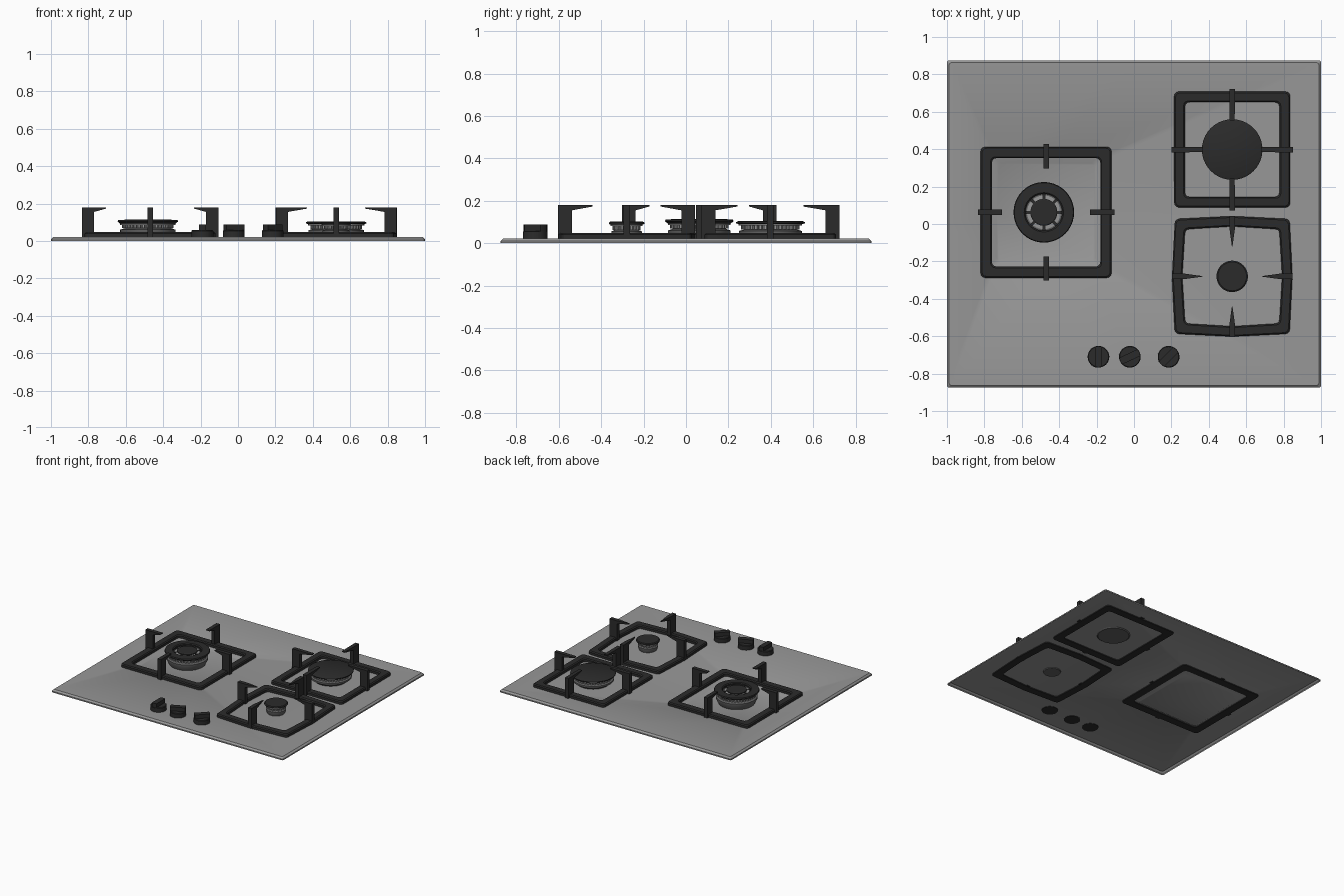
import bpy, bmesh
from math import sin, cos, pi, radians
from mathutils import Vector, Matrix

cube = bpy.data.objects.get("Cube")
if cube:
    bpy.data.objects.remove(cube)


def material(name, value):
    m = bpy.data.materials.new(name)
    m.use_nodes = True
    colour = (value, value, value, 1)
    m.diffuse_color = colour
    m.node_tree.nodes["Principled BSDF"].inputs["Base Color"].default_value = colour
    return m


STEEL = material("brushed steel", 0.31)
BLACK = material("black iron", 0.024)
GREY = material("burner grey", 0.12)


def finish(name, bm, mat):
    bmesh.ops.recalc_face_normals(bm, faces=bm.faces)
    mesh = bpy.data.meshes.new(name)
    bm.to_mesh(mesh)
    bm.free()
    mesh.materials.append(mat)
    ob = bpy.data.objects.new(name, mesh)
    bpy.context.collection.objects.link(ob)
    bpy.ops.object.select_all(action='DESELECT')
    ob.select_set(True)
    bpy.context.view_layer.objects.active = ob
    bpy.ops.object.shade_smooth_by_angle(angle=radians(30))
    return ob


def skin(name, loops, mat, start=False, end=False, ring=False):
    """Bridge equal point loops into one surface."""
    bm = bmesh.new()
    rows = [[bm.verts.new(p) for p in loop] for loop in loops]
    pairs = list(zip(rows, rows[1:]))
    if ring:
        pairs.append((rows[-1], rows[0]))
    for a, b in pairs:
        for i in range(len(a)):
            j = (i + 1) % len(a)
            bm.faces.new((a[i], a[j], b[j], b[i]))
    if start:
        bm.faces.new(rows[0])
    if end:
        bm.faces.new(rows[-1])
    return finish(name, bm, mat)


def rounded(cx, cy, hx, hy, r, z, bulge=0):
    """Rectangle with rounded corners and optionally bowed sides."""
    pts = []
    for k in range(4):
        a0 = k * pi / 2
        sx, sy = ((1, 1), (-1, 1), (-1, -1), (1, -1))[k]
        for s in range(4):
            a = a0 + s * pi / 6
            pts.append((cx + sx * (hx - r) + r * cos(a),
                        cy + sy * (hy - r) + r * sin(a), z))
        d = Vector((0, 1)).to_3d()
        d.rotate(Matrix.Rotation(a0, 3, 'Z').to_euler())
        pts.append((cx + d.x * (hx + bulge), cy + d.y * (hy + bulge), z))
    return pts


def lathe(name, cx, cy, profile, mat, ring=False, sides=40):
    loops = [[(cx + r * cos(2 * pi * i / sides), cy + r * sin(2 * pi * i / sides), z)
              for i in range(sides)] for r, z in profile]
    return skin(name, loops, mat, not ring, not ring, ring)


def teeth(name, cx, cy, radius, z, size, count, mat):
    bm = bmesh.new()
    for i in range(count):
        m = (Matrix.Translation((cx, cy, z)) @ Matrix.Rotation(2 * pi * i / count, 4, 'Z')
             @ Matrix.Translation((radius, 0, 0)) @ Matrix.Diagonal((*size, 1)))
        bmesh.ops.create_cube(bm, size=1, matrix=m)
    return finish(name, bm, mat)


# Worktop sheet: open below, with a square recess under the large burner
LX, LY = -0.47, 0.0625
skin("hob_plate", [
    rounded(0, 0, 1.0, 0.875, 0.012, 0),
    rounded(0, 0, 1.0, 0.875, 0.012, 0.01),
    rounded(0, 0, 0.988, 0.863, 0.012, 0.022),
    rounded(LX, LY, 0.288, 0.288, 0.02, 0.022),
    rounded(LX, LY, 0.262, 0.262, 0.02, 0.008)], STEEL, end=True)


def grate(name, cx, cy, outer, inner, tip, tip_width, bulge=0):
    # Square frame
    b = 0.007
    shape = [(outer, 0.015), (outer, 0.04), (outer - b, 0.047),
             (inner + b, 0.047), (inner, 0.04), (inner, 0.015)]
    skin(name + "_frame", [rounded(cx, cy, h, h, 0.025, z, bulge) for h, z in shape],
         BLACK, ring=True)
    # Four upright brackets with arms narrowing towards the burner
    reach, root = outer + 0.015, outer - 0.05
    side = [(reach, 0.018), (reach, 0.18), (root, 0.18), (tip, 0.18),
            (tip, 0.173), (root, 0.155), (root, 0.018)]
    for k, where in enumerate(("left", "rear", "right", "front")):
        turn = Matrix.Translation((cx, cy, 0)) @ Matrix.Rotation(k * pi / 2, 4, 'Z')
        loops = []
        for s in (-1, 1):
            loops.append([turn @ Vector((r, s * (tip_width if r == tip else 0.03) / 2, z))
                          for r, z in side])
        skin(f"{name}_{where}_arm", loops, BLACK, True, True)


RX, BACK, FRONT = 0.525, 0.398, -0.28
grate("large_grate", LX, LY, 0.35, 0.29, 0.235, 0.03)
grate("rear_grate", RX, BACK, 0.31, 0.253, 0.155, 0.026)
grate("front_grate", RX, FRONT, 0.308, 0.253, 0.16, 0.003, 0.014)

# Large double-ring burner
BX = LX - 0.012
lathe("large_burner_body", BX, LY, [
    (0.13, 0.009), (0.148, 0.045), (0.148, 0.06), (0.125, 0.068), (0.125, 0.092)], GREY)
teeth("large_burner_ports", BX, LY, 0.128, 0.077, (0.02, 0.012, 0.016), 36, STEEL)
lathe("large_burner_lip", BX, LY, [
    (0.098, 0.086), (0.148, 0.086), (0.148, 0.094), (0.098, 0.094)], STEEL, True)
lathe("large_burner_ring", BX, LY, [
    (0.1, 0.094), (0.15, 0.094), (0.162, 0.104), (0.158, 0.112),
    (0.105, 0.114), (0.098, 0.108)], BLACK, True)
lathe("large_burner_core", BX, LY, [(0.09, 0.09), (0.09, 0.098), (0.06, 0.1)], STEEL)
teeth("large_burner_notches", BX, LY, 0.083, 0.097, (0.032, 0.016, 0.008), 8, BLACK)
lathe("large_burner_cap", BX, LY, [
    (0.06, 0.098), (0.072, 0.102), (0.072, 0.108), (0.066, 0.112)], BLACK)

# Rear medium burner
lathe("rear_burner_body", RX, BACK, [
    (0.11, 0.016), (0.148, 0.045), (0.148, 0.058), (0.125, 0.064), (0.125, 0.09)], GREY)
teeth("rear_burner_ports", RX, BACK, 0.128, 0.074, (0.02, 0.012, 0.018), 36, STEEL)
lathe("rear_burner_lip", RX, BACK, [(0.14, 0.083), (0.15, 0.083), (0.15, 0.09)], STEEL)
lathe("rear_burner_cap", RX, BACK, [
    (0.15, 0.09), (0.162, 0.094), (0.162, 0.099), (0.152, 0.104)], BLACK)

# Front small burner
lathe("front_burner_body", RX, FRONT, [
    (0.06, 0.016), (0.072, 0.045), (0.072, 0.056), (0.056, 0.062), (0.056, 0.085)], GREY)
teeth("front_burner_ports", RX, FRONT, 0.058, 0.072, (0.016, 0.01, 0.018), 18, STEEL)
lathe("front_burner_lip", RX, FRONT, [(0.07, 0.08), (0.076, 0.08), (0.076, 0.087)], STEEL)
lathe("front_burner_cap", RX, FRONT, [
    (0.076, 0.087), (0.084, 0.091), (0.084, 0.097), (0.077, 0.102)], BLACK)

# Control knobs: round base with a raised grip bar
for label, x, angle in (("right", -0.19, 90), ("middle", -0.022, 25), ("left", 0.185, 45)):
    lathe(label + "_knob_base", x, -0.71, [
        (0.058, 0.02), (0.058, 0.054), (0.054, 0.058)], BLACK, sides=32)
    turn = Matrix.Translation((x, -0.71, 0)) @ Matrix.Rotation(radians(angle), 4, 'Z')
    loops = []
    for z in (0.055, 0.088):
        bar = []
        for s in (1, -1):
            for t in (-20, 0, 20):
                a = radians(t)
                bar.append(turn @ Vector((s * 0.057 * cos(a), s * 0.057 * sin(a), z)))
        loops.append(bar)
    skin(label + "_knob_grip", loops, BLACK, True, True)
